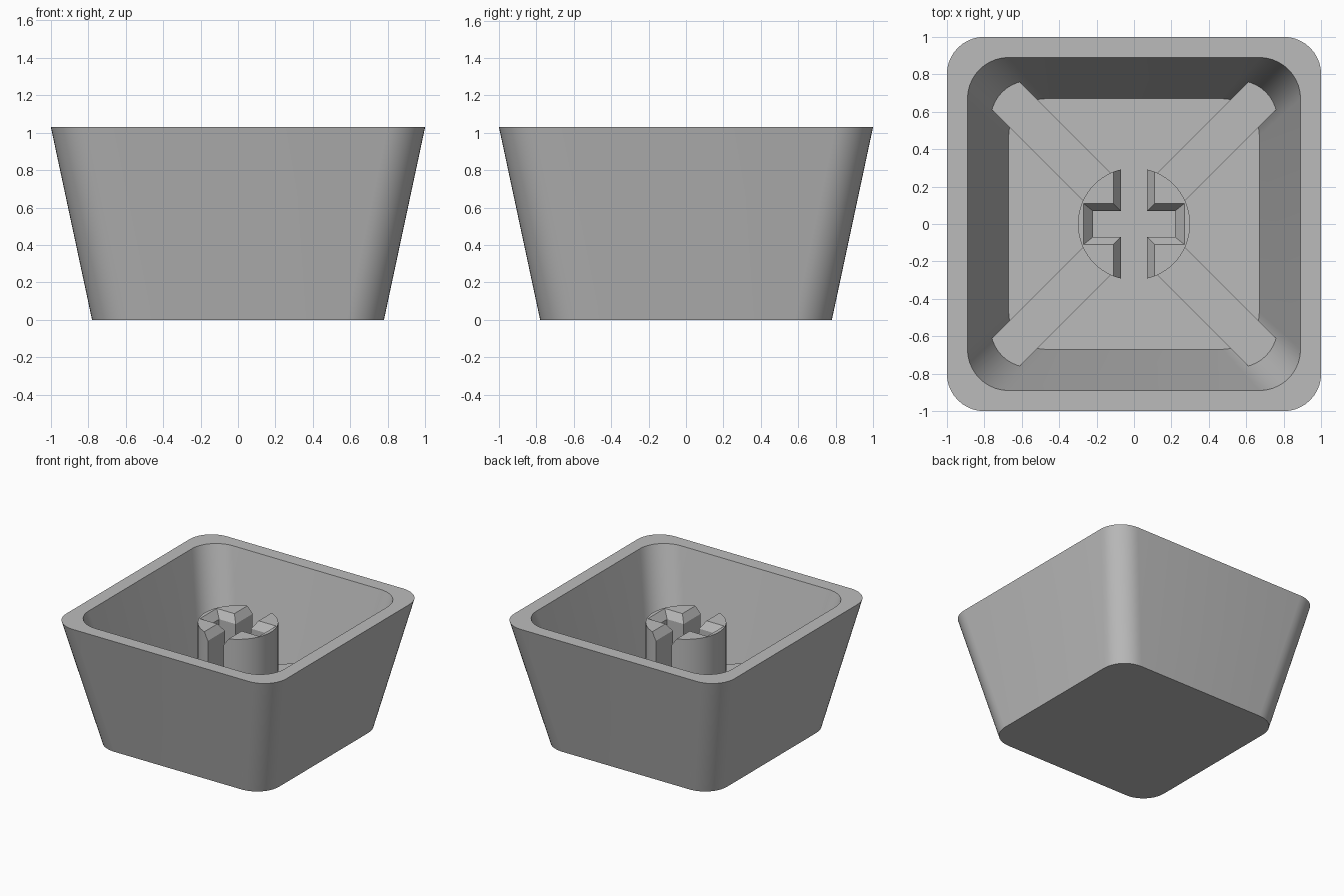
import bpy, bmesh, math
from mathutils import Matrix

if "Cube" in bpy.data.objects:
    bpy.data.objects.remove(bpy.data.objects["Cube"])

HEIGHT, FLOOR = 1.03, 0.09
STEM_TOP, RIB_TOP = 0.92, 0.50

grey = bpy.data.materials.new("mid grey plastic")
grey.diffuse_color = (0.5, 0.5, 0.5, 1)
grey.use_nodes = True
grey.node_tree.nodes["Principled BSDF"].inputs["Base Color"].default_value = grey.diffuse_color


def rounded(half, radius, z, n=10):
    """Rounded square outline."""
    c = half - radius
    pts = []
    for q in range(4):
        sx, sy = ((1, 1), (-1, 1), (-1, -1), (1, -1))[q]
        for i in range(n + 1):
            a = math.pi / 2 * (q + i / n)
            pts.append((sx * c + radius * math.cos(a), sy * c + radius * math.sin(a), z))
    return pts


def rect(hx, hy, z, x0=None):
    """Rectangle outline, from x0 (default -hx) to hx."""
    x0 = -hx if x0 is None else x0
    return [(x0, -hy, z), (hx, -hy, z), (hx, hy, z), (x0, hy, z)]


def circle(r, z, n=64):
    return [(r * math.cos(2 * math.pi * i / n), r * math.sin(2 * math.pi * i / n), z)
            for i in range(n)]


def loft(name, rings, turn=0.0):
    """Solid skinned through matching outlines and capped at both ends."""
    bm = bmesh.new()
    loops = [[bm.verts.new(p) for p in ring] for ring in rings]
    n = len(loops[0])
    for a, b in zip(loops, loops[1:]):
        for i in range(n):
            j = (i + 1) % n
            bm.faces.new((a[i], a[j], b[j], b[i]))
    bm.faces.new(loops[0][::-1])
    bm.faces.new(loops[-1])
    bmesh.ops.recalc_face_normals(bm, faces=bm.faces)
    bm.transform(Matrix.Rotation(turn, 4, 'Z'))
    mesh = bpy.data.meshes.new(name)
    bm.to_mesh(mesh)
    bm.free()
    mesh.materials.append(grey)
    obj = bpy.data.objects.new(name, mesh)
    bpy.context.collection.objects.link(obj)
    return obj


def activate(obj):
    bpy.ops.object.select_all(action='DESELECT')
    obj.select_set(True)
    bpy.context.view_layer.objects.active = obj


def smooth(obj):
    activate(obj)
    bpy.ops.object.shade_smooth_by_angle(angle=math.radians(30))


# Tapered hollow shell: outside up, over the rim, down the inside to the floor
shell = loft("shell", [rounded(0.78, 0.20, 0), rounded(1.0, 0.20, HEIGHT),
                       rounded(0.89, 0.22, HEIGHT), rounded(0.67, 0.20, FLOOR)])
smooth(shell)

# Round stem with a chamfered cross socket
stem = loft("stem", [circle(0.30, FLOOR - 0.02), circle(0.30, STEM_TOP)])
chamfer = STEM_TOP - 0.06
cutters = [
    loft("long_slot_cutter", [rect(0.07, 0.5, 0), rect(0.07, 0.5, chamfer),
                              rect(0.15, 0.5, STEM_TOP + 0.06)]),
    loft("cross_slot_cutter", [rect(0.22, 0.07, 0), rect(0.22, 0.07, chamfer),
                               rect(0.32, 0.15, STEM_TOP + 0.06)]),
]
activate(stem)
for cutter in cutters:
    mod = stem.modifiers.new("slot", 'BOOLEAN')
    mod.operation = 'DIFFERENCE'
    mod.solver = 'EXACT'
    mod.object = cutter
    bpy.ops.object.modifier_apply(modifier=mod.name)
for cutter in cutters:
    bpy.data.objects.remove(cutter)
smooth(stem)

# Four diagonal ribs from the stem into the wall corners
for i, label in enumerate(("back_right", "back_left", "front_left", "front_right")):
    loft("rib_" + label, [rect(0.95, 0.105, FLOOR - 0.02, 0.27),
                          rect(1.08, 0.105, RIB_TOP, 0.27)],
         math.radians(45 + 90 * i))
